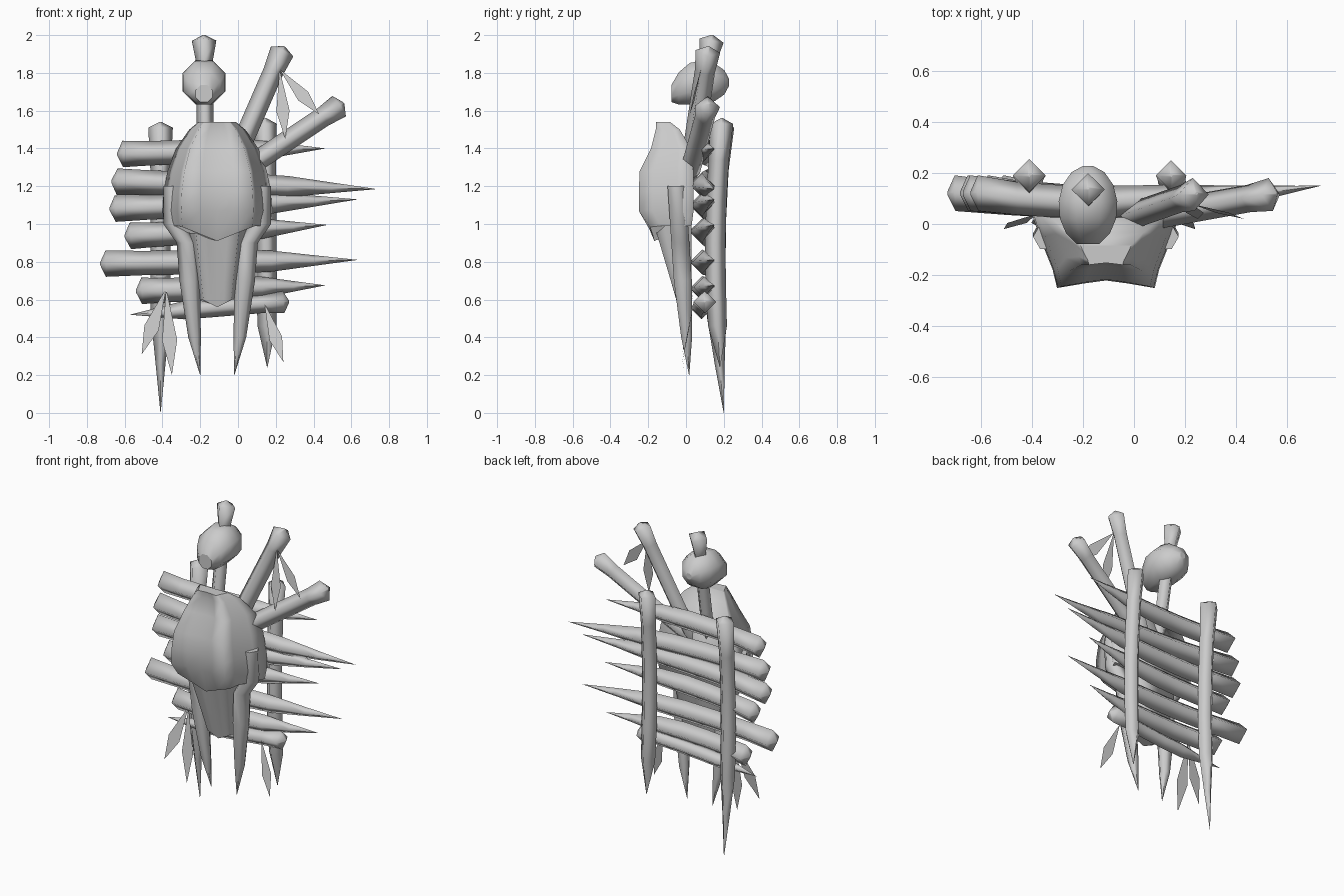
import bpy, bmesh, math
from mathutils import Vector

cube = bpy.data.objects.get("Cube")
if cube:
    bpy.data.objects.remove(cube)

shade = (0.6, 0.6, 0.6, 1)
grey = bpy.data.materials.new("plain grey")
grey.use_nodes = True
grey.diffuse_color = shade
grey.node_tree.nodes["Principled BSDF"].inputs["Base Color"].default_value = shade

mask_center = -0.11
forward, upward_turn = Vector((0, -1, 0)), math.tau


def finish(name, bm):
    mesh = bpy.data.meshes.new(name)
    bm.to_mesh(mesh)
    bm.free()
    mesh.materials.append(grey)
    bpy.context.collection.objects.link(bpy.data.objects.new(name, mesh))


def loft(name, rings):
    """Skin a list of point rings, smooth along the sides, with sharp caps."""
    bm = bmesh.new()
    loops = [[bm.verts.new(point) for point in ring] for ring in rings]
    for low, high in zip(loops, loops[1:]):
        for i in range(len(low)):
            # Index i - 1 wraps round to close the ring
            bm.faces.new((low[i - 1], low[i], high[i], high[i - 1])).smooth = True
    for loop in (loops[0], loops[-1]):
        for edge in bm.faces.new(loop).edges:
            edge.smooth = False
    bmesh.ops.recalc_face_normals(bm, faces=bm.faces)
    finish(name, bm)


def stick(name, butt, tip, radius, bow=0, sharpness=2.4, girth=0.83):
    """Four-sided pole with a peaked, flared butt, a bowed shaft and a pointed tip."""
    butt, tip = Vector(butt), Vector(tip)
    along = (tip - butt).normalized()
    depth = (forward - along * forward.dot(along)).normalized()
    side = along.cross(depth)

    def ring(center, reach):
        return [center + way * reach for way in (depth, side, -depth, -side)]

    rings = [ring(butt, radius * 0.1), ring(butt + along * 0.03, radius)]
    steps = 6
    for step in range(1, steps + 1):
        t = step / steps
        center = butt.lerp(tip, t) + forward * bow * math.sin(math.pi * t)
        thickness = min(girth, sharpness * (1 - t))
        rings.append(ring(center, radius * max(thickness, 0.01)))
    loft(name, rings)


def feathers(name, base, tips, width):
    """Flat pointed feathers hanging from one knot, leaning forward."""
    base = Vector(base)
    for number, (x, z) in enumerate(tips):
        tip = Vector((x, base.y, z)) + forward * 0.06
        middle = base.lerp(tip, 0.6)
        side = (tip - base).cross(forward).normalized() * width
        bm = bmesh.new()
        outline = (base, middle + side, tip, middle - side)
        bm.faces.new([bm.verts.new(point) for point in outline])
        finish(f"{name}_{number + 1}", bm)


# Evenly stacked planks: blunt end, pointed end, rise of the tip
planks = [(-0.64, 0.46, 0.03), (-0.67, 0.73, -0.04), (-0.68, 0.63, 0.05),
          (-0.6, 0.47, 0.06), (-0.73, 0.63, 0.02), (-0.54, 0.46, 0.03)]
for row, (blunt, point, rise) in enumerate(planks):
    height = 1.37 - 0.145 * row
    stick(f"plank_{row + 1}", (blunt, 0.12, height), (point, 0.15, height + rise),
          radius=0.07, bow=0.05, girth=0.92)
stick("bottom_plank", (0.27, 0.1, 0.59), (-0.57, 0.1, 0.52), radius=0.06, bow=0.02)

# Upright posts behind the planks
stick("right_post", (-0.41, 0.19, 1.54), (-0.41, 0.2, 0), radius=0.065, bow=0.04)
stick("left_post", (0.145, 0.19, 1.56), (0.155, 0.18, 0.24), radius=0.06, bow=0.03,
      sharpness=5, girth=0.9)

# Poles rising from behind the mask
stick("inner_pole", (0.245, 0.12, 1.94), (-0.1, 0, 1.15), radius=0.065, sharpness=5)
stick("outer_pole", (0.56, 0.12, 1.64), (-0.1, 0, 1.2), radius=0.065, sharpness=5)
stick("trophy_pole", (-0.18, 0.14, 2), (-0.17, 0, 1.2), radius=0.065, sharpness=5,
      girth=0.7)

# Small head on the trophy pole, an egg whose front droops into a muzzle
head = []
for step in range(7):
    angle = 0.4 + 0.43 * step
    spread = 0.125 * math.sin(angle)
    droop = 0.07 * max(math.cos(angle), 0) ** 2
    center = Vector((-0.18, 0.07 - 0.16 * math.cos(angle), 1.75 - droop))
    turns = [math.tau * (corner + 0.5) / 8 for corner in range(8)]
    head.append([center + Vector((math.cos(turn), 0, math.sin(turn))) * spread
                 for turn in turns])
loft("trophy_head", head)

# Half section of the mask: sideways share, forward share
section = [(0.3, 0.94), (0.66, 1), (0.72, 0.75), (0.9, 0.3), (1, 0)]


def mask_ring(z, half, front, back, lift=0):
    """Mirrored section of the mask; lift raises the rim away from its centre."""
    def place(across, ahead):
        rise = lift * min(1, abs(across) * 1.4)
        return (mask_center + half * across, back + (front - back) * ahead, z + rise)
    left = [place(across, ahead) for across, ahead in section]
    right = [place(-across, ahead) for across, ahead in reversed(section)]
    return [place(0, 0.9)] + left + right


# Domed brow of the mask with a pointed lower rim
brow = [mask_ring(0.91, half=0.28, front=-0.19, back=0.03, lift=0.08)]
for z in (1.07, 1.17, 1.28, 1.4, 1.5, 1.54):
    climb = (z - 1.07) / 0.5
    bulge = min(0.25, max(0.16, 0.16 + (1.45 - z) / 2))
    brow.append(mask_ring(z, half=0.29 * math.sqrt(1 - climb ** 2), front=-bulge,
                          back=0.04 - 0.18 * climb ** 6))
loft("mask_brow", brow)

# Narrow snout below the brow
snout = []
for step in range(5):
    t = step / 4
    snout.append(mask_ring(1 - 0.44 * t, half=0.18 - 0.07 * t, front=-0.17 + 0.12 * t,
                           back=0.03, lift=0.04 * t))
loft("mask_snout", snout)

# Cheekbones running down into tusks: height, distance from the centre line
tusk = [(1.2, 0.23), (1, 0.23), (0.9, 0.16), (0.7, 0.145), (0.4, 0.12), (0.2, 0.09)]
for name, mirror in (("left_tusk", 1), ("right_tusk", -1)):
    rings = []
    for z, offset in tusk:
        radius = max(0.001, min(0.055, (z - 0.2) / 6))
        center = Vector((mask_center + mirror * offset, 0.03 - z / 15, z))
        turns = [math.tau * corner / 6 for corner in range(6)]
        rings.append([center + Vector((math.cos(turn), math.sin(turn), 0)) * radius
                      for turn in turns])
    loft(name, rings)

# Hanging feathers
feathers("pole_feather", (0.22, 0.08, 1.82), [(0.25, 1.45), (0.43, 1.58)], width=0.035)
feathers("right_feather", (-0.38, 0.04, 0.66), [(-0.51, 0.31), (-0.35, 0.2)], width=0.04)
feathers("left_feather", (0.14, 0.04, 0.58), [(0.24, 0.27)], width=0.035)
